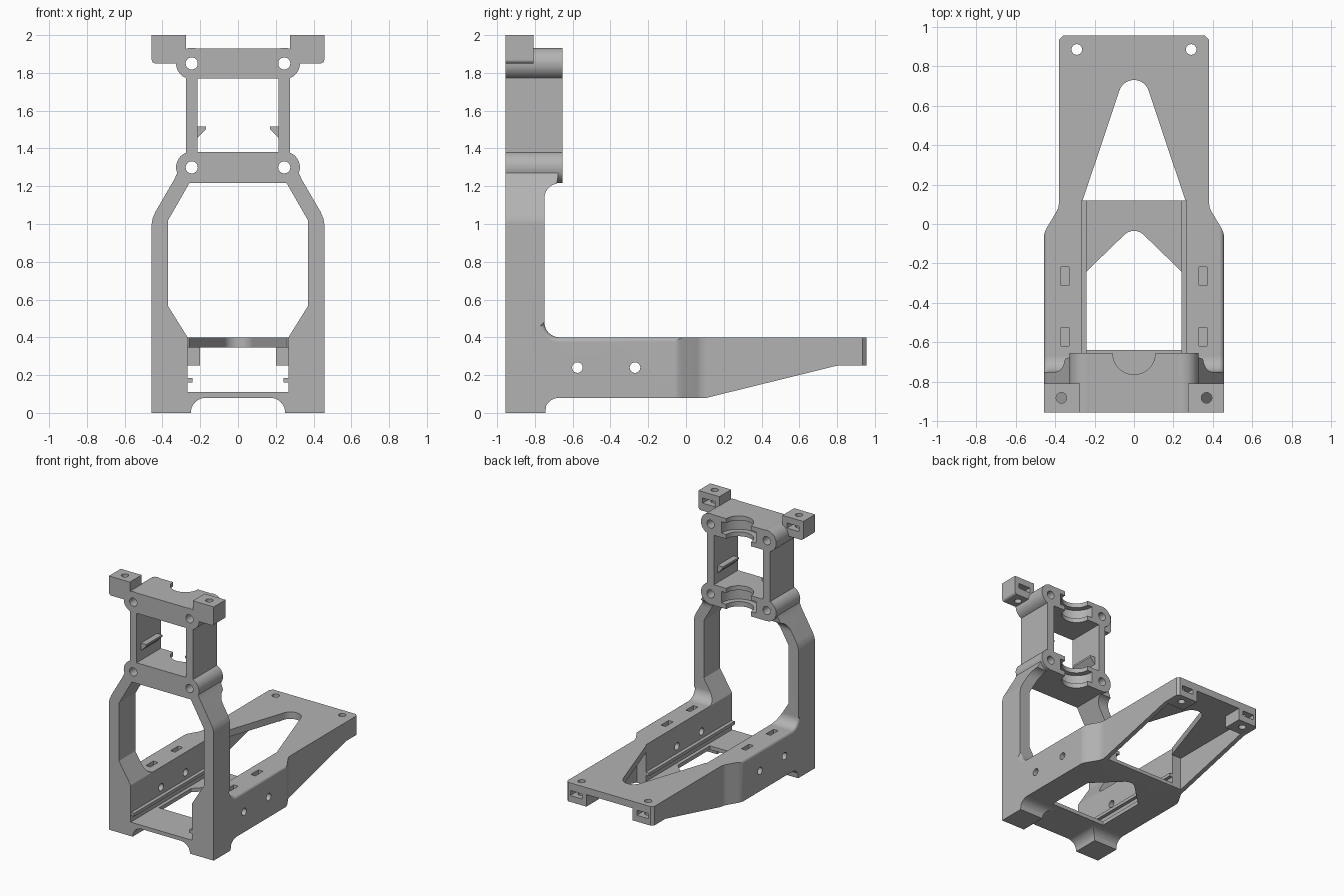
import bpy, bmesh, math
from mathutils import Vector

cube = bpy.data.objects.get("Cube")
if cube:
    bpy.data.objects.remove(cube, do_unlink=True)

mat = bpy.data.materials.new("grey plastic")
mat.use_nodes = True
GREY = (0.45, 0.45, 0.45, 1)
mat.diffuse_color = GREY
mat.node_tree.nodes["Principled BSDF"].inputs["Base Color"].default_value = GREY


def prism(name, pts, axis, lo, hi, edge_rule=None, radius=0.025):
    """Extrude a 2D outline along an axis, optionally rounding chosen edges."""
    def place(p, d):
        return {"x": (d, *p), "y": (p[0], d, p[1]), "z": (*p, d)}[axis]
    bm = bmesh.new()
    face = bm.faces.new([bm.verts.new(place(p, lo)) for p in pts])
    new = bmesh.ops.extrude_face_region(bm, geom=[face])["geom"]
    shift = Vector(place((0, 0), hi - lo))
    bmesh.ops.translate(bm, vec=shift, verts=[v for v in new if isinstance(v, bmesh.types.BMVert)])
    bmesh.ops.recalc_face_normals(bm, faces=bm.faces)
    if edge_rule:
        edges = [e for e in bm.edges if edge_rule(*(v.co for v in e.verts))]
        bmesh.ops.bevel(bm, geom=edges, offset=radius, segments=4, profile=0.5, affect="EDGES")
    mesh = bpy.data.meshes.new(name)
    bm.to_mesh(mesh)
    bm.free()
    mesh.materials.append(mat)
    obj = bpy.data.objects.new(name, mesh)
    bpy.context.collection.objects.link(obj)
    return obj


def box(name, x, y, z):
    return prism(name, [(x[0], y[0]), (x[1], y[0]), (x[1], y[1]), (x[0], y[1])], "z", *z)


def arc(cx, cy, r, a, b, n=8):
    angles = [math.radians(a + (b - a) * i / n) for i in range(n + 1)]
    return [(cx + r * math.cos(t), cy + r * math.sin(t)) for t in angles]


def rod(name, cx, cy, r, axis, lo, hi, n=32):
    return prism(name, arc(cx, cy, r, 0, 360, n)[:-1], axis, lo, hi)


def mirrored(half):
    """Close a right-hand outline with its mirror image."""
    return half + [(-x, y) for x, y in reversed(half) if abs(x) > 1e-6]


def combine(obj, others, operation):
    for other in others:
        mod = obj.modifiers.new("cut", "BOOLEAN")
        mod.operation, mod.solver, mod.object = operation, "EXACT", other
        bpy.context.view_layer.update()
        old = obj.data
        deps = bpy.context.evaluated_depsgraph_get()
        obj.data = bpy.data.meshes.new_from_object(obj.evaluated_get(deps))
        obj.modifiers.clear()
        bpy.data.meshes.remove(old)
        bpy.data.objects.remove(other, do_unlink=True)


# Main L shape from its side profile, outer edges rounded
side = ([(-.955, 0), (-.745, 0)] + arc(-.67, 0, .08, 160, 90)[1:]
        + [(.11, .08), (.8, .25), (.955, .25), (.955, .4)]
        + arc(-.67, .48, .08, 270, 180) + [(-.75, 1.13)]
        + arc(-.67, 1.135, .08, 170, 90)[:-1] + [(-.67, 1.3), (-.955, 1.3)])


def outer_back_edge(a, b):
    return (abs(a.x - b.x) < .001 and min(a.z, b.z) > .39 and max(a.z, b.z) < 1.12
            and min(a.y, b.y) > -.8)


frame = prism("bracket_frame", side, "x", -.457, .457, outer_back_edge)

# Limit the body by its front and plan outlines
front = mirrored(arc(.17, 0, .08, 90, 0)[:-1] + [(.25, 0), (.457, 0), (.457, 1.0), (.452, 1.03),
                 (.437, 1.065), (.335, 1.24), (.31, 1.3)])
plan = mirrored([(.457, -1), (.457, -.06), (.452, -.04), (.44, -.015), (.395, .06),
                 (.385, .08), (.38, .11), (.38, .935), (.36, .955)])
combine(frame, [prism("front_limit", front, "y", -1, 1), prism("plan_limit", plan, "z", -1, 2)],
        "INTERSECT")

# Upper clamp block with four round bosses and two mounting ears
corners = [(s * .245, z) for s in (-1, 1) for z in (1.30, 1.85)]
adds = [box("clamp", (-.245, .245), (-.955, -.655), (1.217, 1.93)),
        box("clamp_sides", (-.275, .275), (-.955, -.655), (1.3, 1.85))]
adds += [rod("boss", x, z, .083, "y", -.955, -.655) for x, z in corners]
for s in (-1, 1):
    ear = [(s * x, z) for x, z in [(.275, 1.85)] + arc(.437, 1.87, .02, -90, 0, 4)
           + [(.457, 2), (.275, 2)]]
    adds.append(prism("ear", ear, "y", -.955, -.808))
combine(frame, adds, "UNION")

# Large openings
opening = mirrored([(.267, .11), (.267, .4), (.37, .565), (.37, 1.02), (.257, 1.217)])
floor_hole = mirrored([(.24, -.64), (.24, -.24)] + arc(0, -.105, .07, 45, 90, 5))
rear_hole = mirrored([(.267, .1)] + arc(0, .652, .078, 19, 90))
hollow = mirrored([(.345, .12), (.345, .8), (.2, .8), (.2, 1)])
cuts = [prism("front_opening", opening, "y", -1, .12),
        prism("floor_opening", floor_hole, "z", 0, .2),
        prism("rear_opening", rear_hole, "z", .2, .5),
        prism("rear_hollow", hollow, "z", 0, .345),
        box("clamp_window", (-.215, .215), (-1, -.6), (1.38, 1.77)),
        rod("bore", 0, -.655, .108, "z", 1.1, 1.96, 48)]

# Stepped bearing grooves in both clamp plates
cuts += [rod("groove", 0, -.655, .15, "z", lo, lo + .09, 48) for lo in (1.255, 1.805)]

# Screw holes
cuts += [rod("clamp_hole", x, z, .032, "y", -1, -.6) for x, z in corners]
cuts += [rod("rail_hole", y, .24, .028, "x", -.6, .6) for y in (-.575, -.27)]

# Nut slots and vertical holes on both sides
for s in (-1, 1):
    def span(a, b):
        return tuple(sorted((s * a, s * b)))
    cuts += [rod("ear_hole", s * .368, -.882, .027, "z", 1.8, 2.1),
             rod("rear_screw_hole", s * .29, .885, .027, "z", .2, .5),
             box("ear_slot", span(.315, .42), (-.93, -.7), (1.91, 1.95)),
             box("rear_slot", span(.24, .34), (.84, 1), (.3, .34))]
    cuts += [box("rail_slot", span(.33, .37), (y, y + .095), (.2, .5)) for y in (-.62, -.312)]
combine(frame, cuts, "DIFFERENCE")

# Inner guide ridges and clip hooks
parts = [frame]
for s, label in ((-1, "right"), (1, "left")):
    x = sorted((s * .24, s * .275))
    parts.append(box(label + "_guide_ridge", x, (-.95, .12), (.16, .185)))
    hook = [(s * px, z) for px, z in ((.22, 1.515), (.17, 1.515), (.17, 1.5), (.22, 1.45))]
    parts.append(prism(label + "_clip_hook", hook, "y", -.9, -.7))

# Smooth the rounded faces and keep the flats flat
for obj in parts:
    bpy.ops.object.select_all(action="DESELECT")
    obj.select_set(True)
    bpy.context.view_layer.objects.active = obj
    bpy.ops.object.shade_smooth_by_angle(angle=math.radians(25))
    mod = obj.modifiers.new("flat normals", "WEIGHTED_NORMAL")
    mod.keep_sharp = True
